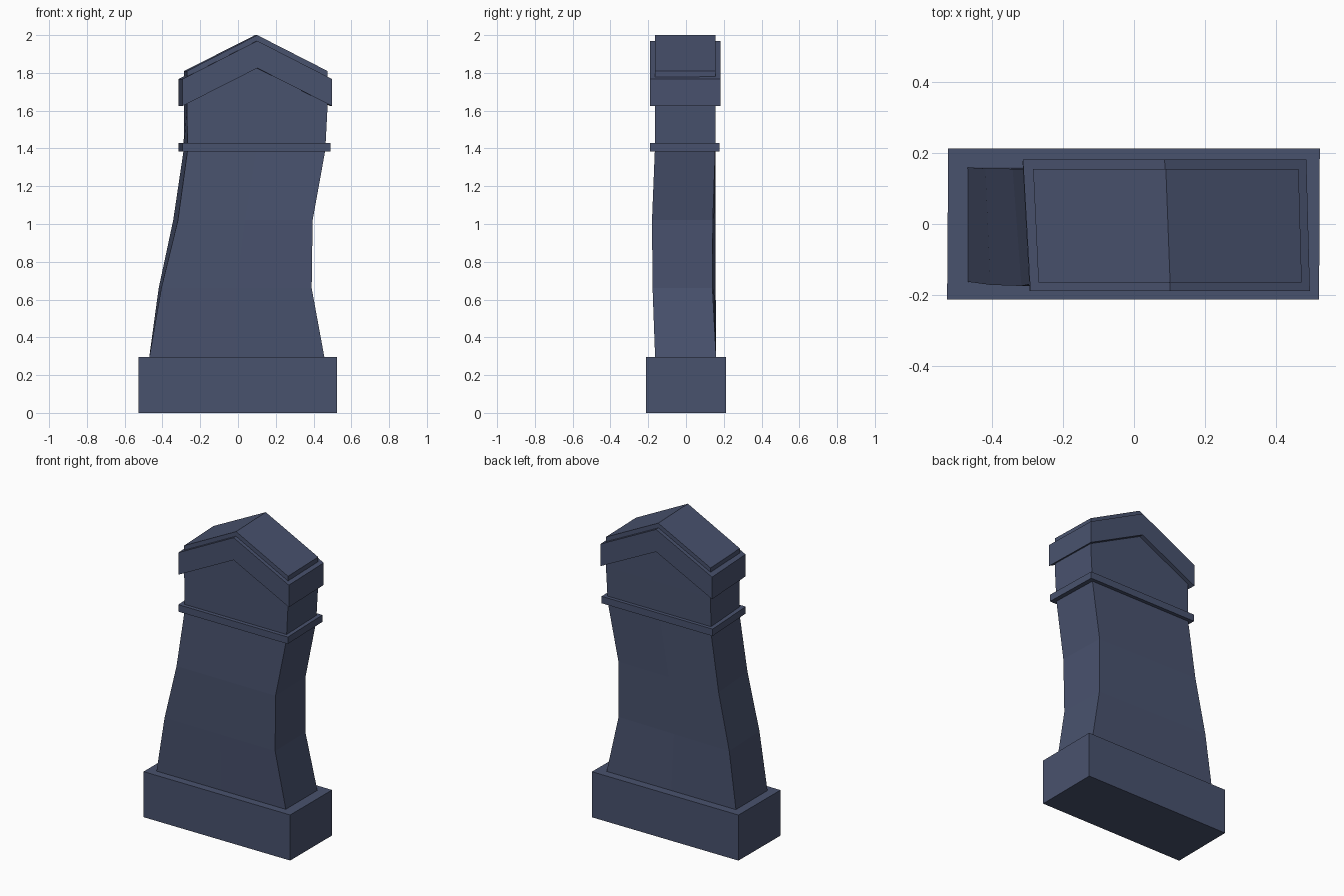
import bpy, bmesh

if "Cube" in bpy.data.objects:
    bpy.data.objects.remove(bpy.data.objects["Cube"])

stone = bpy.data.materials.new("blue grey stone")
stone.diffuse_color = (0.066, 0.084, 0.155, 1)
stone.use_nodes = True
stone.node_tree.nodes["Principled BSDF"].inputs["Base Color"].default_value = stone.diffuse_color


def loft(name, sections):
    """Stack of six-point rings. Section: corners (x, y) in the order front left,
    front right, back right, back left, then side height and middle height."""
    bm = bmesh.new()
    rings = []
    for (fl, fr, br, bl), z, zm in sections:
        fm = ((fl[0] + fr[0]) / 2, (fl[1] + fr[1]) / 2)
        bk = ((bl[0] + br[0]) / 2, (bl[1] + br[1]) / 2)
        rings.append([bm.verts.new((*p, h)) for p, h in
                      ((fl, z), (fm, zm), (fr, z), (br, z), (bk, zm), (bl, z))])
    for a, b in zip(rings, rings[1:]):
        for i in range(6):
            j = (i + 1) % 6
            bm.faces.new((a[i], a[j], b[j], b[i]))
    for r in (rings[0], rings[-1]):       # caps, creased along the ridge
        bm.faces.new((r[0], r[1], r[4], r[5]))
        bm.faces.new((r[1], r[2], r[3], r[4]))
    bmesh.ops.recalc_face_normals(bm, faces=bm.faces)
    me = bpy.data.meshes.new(name)
    bm.to_mesh(me)
    bm.free()
    me.materials.append(stone)
    ob = bpy.data.objects.new(name, me)
    bpy.context.collection.objects.link(ob)
    return ob


# Plinth
foot = ((-.528, -.213), (.523, -.213), (.525, .213), (-.525, .213))
loft("plinth", [(foot, 0, 0), (foot, .295, .295)])

# Leaning, slightly twisted slab with a gabled top
neck = ((-.267, -.165), (.462, -.165), (.452, .155), (-.288, .155))
head = ((-.27, -.165), (.474, -.165), (.465, .156), (-.285, .156))
loft("slab", [
    (((-.472, -.163), (.46, -.163), (.46, .16), (-.472, .16)), .28, .28),
    (((-.406, -.172), (.39, -.177), (.385, .14), (-.42, .157)), .66, .66),
    (((-.318, -.175), (.395, -.18), (.385, .142), (-.343, .156)), 1.02, 1.02),
    (neck, 1.39, 1.39),
    (head, 1.62, 1.62),
    (head, 1.81, 2.0),
])

# Horizontal moulding and gable moulding
band = ((-.295, -.19), (.49, -.19), (.48, .178), (-.315, .178))
loft("lower_moulding", [(band, 1.385, 1.385), (band, 1.43, 1.43)])
cap = ((-.293, -.19), (.497, -.19), (.487, .182), (-.314, .182))
loft("gable_moulding", [(cap, 1.625, 1.825), (cap, 1.768, 1.97)])
